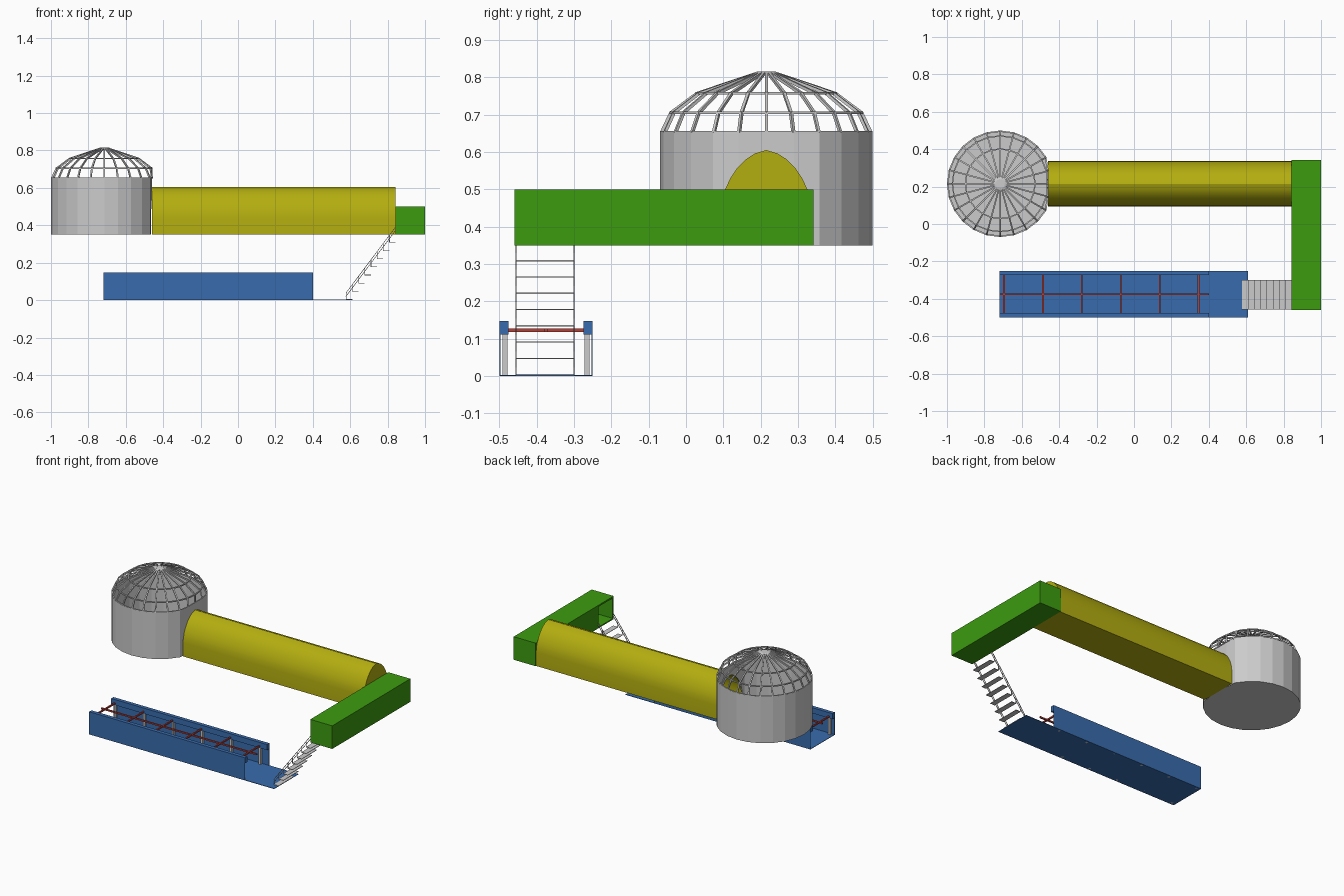
import bpy, bmesh, math
from mathutils import Vector

if "Cube" in bpy.data.objects:
    bpy.data.objects.remove(bpy.data.objects["Cube"])


def material(name, rgb):
    m = bpy.data.materials.new(name)
    m.diffuse_color = (*rgb, 1)
    m.use_nodes = True
    m.node_tree.nodes["Principled BSDF"].inputs["Base Color"].default_value = m.diffuse_color
    return m


BLUE = material("blue", (0.04, 0.15, 0.42))
YELLOW = material("yellow", (0.45, 0.42, 0.005))
GREEN = material("green", (0.045, 0.33, 0.005))
RED = material("red", (0.45, 0.05, 0.04))


def finish(name, bm, mat=None):
    bmesh.ops.recalc_face_normals(bm, faces=bm.faces[:])
    me = bpy.data.meshes.new(name)
    bm.to_mesh(me)
    bm.free()
    ob = bpy.data.objects.new(name, me)
    bpy.context.collection.objects.link(ob)
    if mat:
        me.materials.append(mat)
    return ob


def add_box(bm, lo, hi):
    lo, hi = Vector(lo), Vector(hi)
    vs = bmesh.ops.create_cube(bm, size=1)["verts"]
    for v in vs:
        v.co = Vector([(lo[i] + hi[i]) / 2 + v.co[i] * (hi[i] - lo[i]) for i in range(3)])


def add_bar(bm, p, q, w):
    p, q = Vector(p), Vector(q)
    d = q - p
    rot = d.to_track_quat('Z', 'Y')
    for v in bmesh.ops.create_cube(bm, size=1)["verts"]:
        v.co = (p + q) / 2 + rot @ Vector((v.co.x * w, v.co.y * w, v.co.z * d.length))


def boxes(name, items, mat=None):
    bm = bmesh.new()
    for lo, hi in items:
        add_box(bm, lo, hi)
    return finish(name, bm, mat)


def bars(name, items, w, mat=None):
    bm = bmesh.new()
    for p, q in items:
        add_bar(bm, p, q, w)
    return finish(name, bm, mat)


def cut(ob, cutter):
    cutter.hide_render = True
    cutter.hide_viewport = True
    mod = ob.modifiers.new("opening", 'BOOLEAN')
    mod.operation = 'DIFFERENCE'
    mod.solver = 'EXACT'
    mod.object = cutter


# Round drum, flattened on the tunnel side
CX, CY, FLAT, N = -0.715, 0.215, -0.46, 24


def ring(r, z):
    return [Vector((min(CX + r * math.cos(2 * math.pi * i / N), FLAT),
                    CY + r * math.sin(2 * math.pi * i / N), z)) for i in range(N)]


def add_shell(bm, rings, close_first, close_last):
    vr = [[bm.verts.new(p) for p in r] for r in rings]
    for a, b in zip(vr, vr[1:]):
        for i in range(N):
            j = (i + 1) % N
            bm.faces.new((a[i], a[j], b[j], b[i]))
    if close_first:
        bm.faces.new(vr[0])
    if close_last:
        bm.faces.new(vr[-1])


bm = bmesh.new()
inner = [Vector((min(p.x, FLAT - 0.008), p.y, p.z)) for p in ring(0.277, 0.652)]
inner_low = [Vector((p.x, p.y, 0.356)) for p in inner]
add_shell(bm, [ring(0.285, 0.35), ring(0.285, 0.652), inner, inner_low], True, True)
drum = finish("drum_wall", bm)

# Domed cage of ribs and hoops
profile = [(0.281, 0.652), (0.256, 0.705), (0.186, 0.757), (0.022, 0.812)]
levels = [ring(r, z) for r, z in profile]
ribs = [(a[i], b[i]) for a, b in zip(levels, levels[1:]) for i in range(N)]
hoops = [(l[i], l[(i + 1) % N]) for l in levels for i in range(N)]
bars("dome_ribs", ribs, 0.008)
bars("dome_hoops", hoops, 0.007)
bm = bmesh.new()
add_shell(bm, [ring(0.024, 0.808), ring(0.024, 0.815)], True, True)
finish("dome_hub", bm)

# Arched tunnel
half = [(0.122, 0.35), (0.122, 0.44), (0.118, 0.472), (0.11, 0.5), (0.096, 0.53),
        (0.078, 0.557), (0.055, 0.58), (0.03, 0.596)]
arch = half + [(0, 0.605)] + [(-y, z) for y, z in reversed(half)]


def arch_prism(name, x0, x1, mat=None, scale=1.0, open_left=False):
    bm = bmesh.new()
    a, b = [[bm.verts.new((x, CY + y * scale, 0.36 + (z - 0.36) * scale)) for y, z in arch]
            for x in (x0, x1)]
    n = len(arch)
    for i in range(n):
        j = (i + 1) % n
        bm.faces.new((a[i], a[j], b[j], b[i]))
    bm.faces.new(b)
    if not open_left:
        bm.faces.new(a)
    return finish(name, bm, mat)


tunnel = arch_prism("tunnel", FLAT, 0.842, YELLOW, open_left=True)
bpy.context.view_layer.objects.active = tunnel
tunnel.select_set(True)
bpy.ops.object.shade_smooth_by_angle(angle=math.radians(25))
tunnel.select_set(False)
cut(drum, arch_prism("drum_opening_cutter", FLAT - 0.03, FLAT + 0.03, scale=0.95))

# Hollow green corridor with a doorway over the stairs
corridor = boxes("corridor", [((0.842, -0.46, 0.35), (1, 0.342, 0.5))], GREEN)
cut(corridor, boxes("corridor_cavity_cutter", [((0.848, -0.454, 0.356), (0.994, 0.336, 0.494))]))
cut(corridor, boxes("doorway_cutter", [((0.83, -0.45, 0.358), (0.86, -0.305, 0.49))]))

# Platform: floor, thin side walls and top beams
boxes("platform_floor", [((-0.72, -0.5, 0), (0.61, -0.25, 0.003))], BLUE)
walls, beams, posts = [], [], []
cross_x = [-0.695 + 0.208 * i for i in range(6)]
for s in (-1, 1):
    def span(d0, d1):
        return sorted((-0.375 + s * d0, -0.375 + s * d1))
    y0, y1 = span(0.122, 0.125)
    walls.append(((-0.72, y0, 0), (0.4, y1, 0.147)))
    y0, y1 = span(0.101, 0.1225)
    beams.append(((-0.72, y0, 0.111), (0.4, y1, 0.147)))
    y0, y1 = span(0.103, 0.117)
    posts += [((x - 0.007, y0, 0), (x + 0.007, y1, 0.112)) for x in cross_x]
boxes("platform_walls", walls, BLUE)
boxes("platform_beams", beams, BLUE)
boxes("platform_posts", posts)

# Red rails
rails = [((-0.72, -0.375, 0.122), (0.4, -0.375, 0.122))]
rails += [((x, -0.49, 0.122), (x, -0.26, 0.122)) for x in cross_x]
bars("red_rails", rails, 0.009, RED)

# Stairs: thin treads with slender handrails and uprights
treads, rods = [], []
for k in range(8):
    x, z = 0.577 + 0.033 * k, 0.003 + 0.0436 * k
    treads.append(((x, -0.455, z - 0.001), (x + 0.034, -0.3, z + 0.002)))
    rods += [((x + 0.002, y, z), (x + 0.002, y, z + 0.038)) for y in (-0.455, -0.3)]
for y in (-0.455, -0.3):
    for dz in (0, 0.018):
        rods.append(((0.577, y, 0.02 + dz), (0.842, y, 0.372 + dz)))
boxes("stair_treads", treads)
bars("stair_rails", rods, 0.003)
